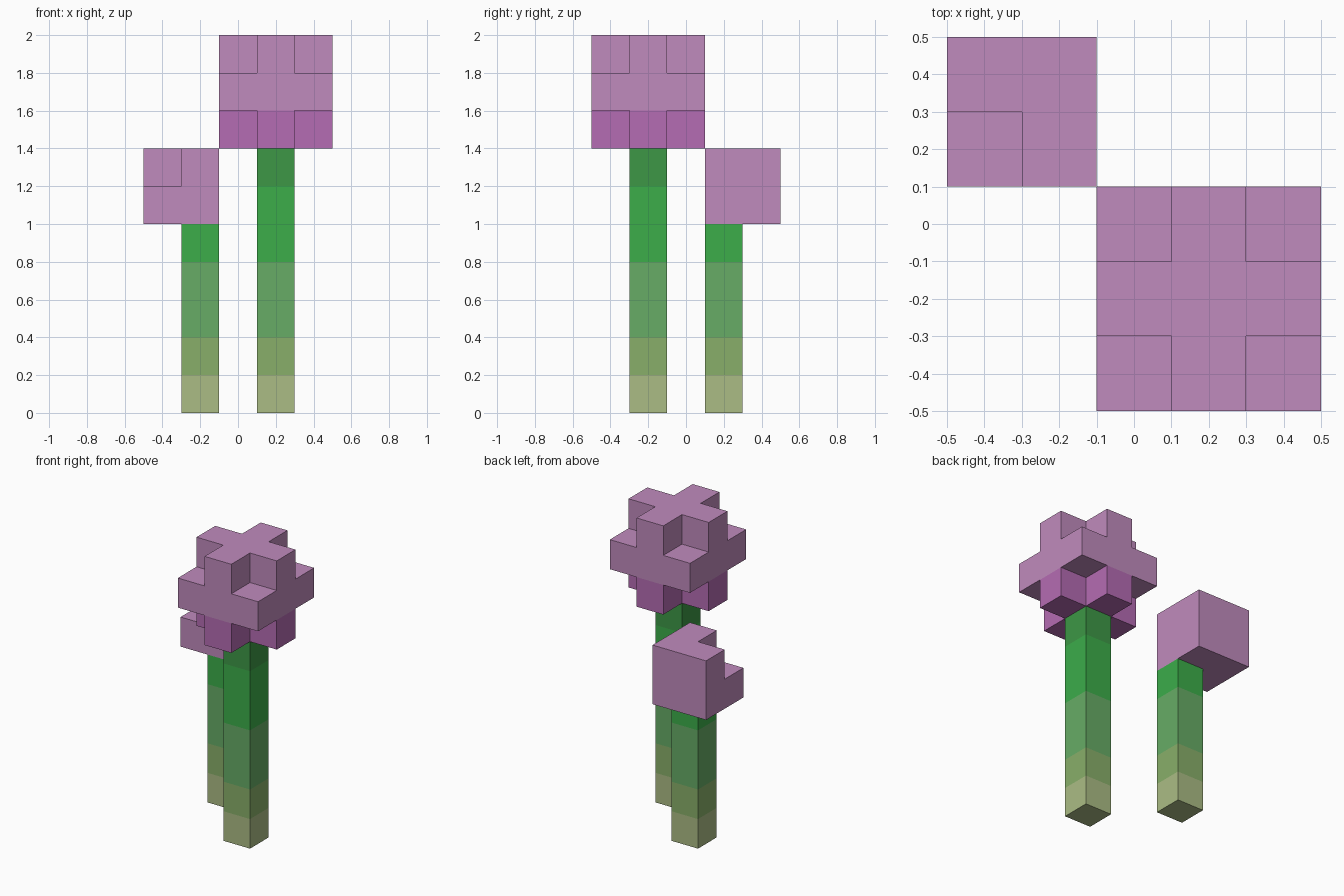
import bpy
import bmesh
from math import radians
from mathutils import Vector

if "Cube" in bpy.data.objects:
    bpy.data.objects.remove(bpy.data.objects["Cube"], do_unlink=True)

UNIT = 0.2  # edge of one building block


def material(name, rgb):
    """Flat material from 8-bit display values, converted to linear."""
    lin = [(c / 255 / 12.92) if c < 11 else ((c / 255 + 0.055) / 1.055) ** 2.4 for c in rgb]
    mat = bpy.data.materials.new(name)
    mat.use_nodes = True
    mat.diffuse_color = (*lin, 1)
    mat.node_tree.nodes["Principled BSDF"].inputs["Base Color"].default_value = (*lin, 1)
    return mat


PINK = material("pink_petal", (192, 139, 189))
MAGENTA = material("magenta_petal", (181, 108, 179))
STEM_MATS = [
    material("straw_green", (171, 188, 133)),
    material("olive_green", (137, 175, 106)),
    material("soft_green", (103, 172, 102)),
    material("bright_green", (60, 173, 74)),
    material("deep_green", (61, 151, 70)),
]
BAND_TOPS = [0.2, 0.4, 0.8, 1.2, 1.4]


def finish(name, bm, mats):
    mesh = bpy.data.meshes.new(name)
    bm.to_mesh(mesh)
    bm.free()
    for mat in mats:
        mesh.materials.append(mat)
    obj = bpy.data.objects.new(name, mesh)
    bpy.context.collection.objects.link(obj)
    return obj


def block_shape(name, cells, origin, colour_of, mats):
    """Outer skin of a set of grid cells, with flat regions merged per colour."""
    bm = bmesh.new()
    for cell in cells:
        for axis in range(3):
            for sign in (-1, 1):
                step = [0, 0, 0]
                step[axis] = sign
                if tuple(c + s for c, s in zip(cell, step)) in cells:
                    continue
                normal = Vector(step)
                u = Vector([float(i == (axis + 1) % 3) for i in range(3)])
                v = normal.cross(u)
                centre = Vector(cell) + normal / 2
                ring = [centre + (u * a + v * b) / 2
                        for a, b in ((-1, -1), (1, -1), (1, 1), (-1, 1))]
                face = bm.faces.new([bm.verts.new(Vector(origin) + p * UNIT) for p in ring])
                face.material_index = colour_of(cell)
    bmesh.ops.remove_doubles(bm, verts=bm.verts, dist=0.001)
    bmesh.ops.dissolve_limit(bm, angle_limit=radians(1), verts=bm.verts,
                             edges=bm.edges, delimit={'MATERIAL'})
    return finish(name, bm, mats)


def stem(name, x, y, height):
    """Square stalk extruded upward, one colour band at a time."""
    bm = bmesh.new()
    h = UNIT / 2
    ring = [bm.verts.new((x + a * h, y + b * h, 0))
            for a, b in ((-1, -1), (1, -1), (1, 1), (-1, 1))]
    bm.faces.new(ring[::-1])
    for band, top in enumerate(BAND_TOPS):
        upper = [bm.verts.new((v.co.x, v.co.y, min(top, height))) for v in ring]
        for i in range(4):
            j = (i + 1) % 4
            face = bm.faces.new((ring[i], ring[j], upper[j], upper[i]))
            face.material_index = band
        ring = upper
        if top >= height:
            break
    bm.faces.new(ring).material_index = band
    return finish(name, bm, STEM_MATS)


# Stalks
stem("tall_stem", 0.2, -0.2, 1.4)
stem("short_stem", -0.2, 0.2, 1.0)

# Open blossom: full middle layer between two crosses, darker underneath
R = (-1, 0, 1)
blossom = {(x, y, z) for x in R for y in R for z in R if z == 0 or x * y == 0}
block_shape("blossom", blossom, (0.2, -0.2, 1.7),
            lambda c: int(c[2] < 0), [PINK, MAGENTA])

# Bud: two-block cube with its upper front outer corner missing
bud = {(x, y, z) for x in (0, 1) for y in (0, 1) for z in (0, 1)} - {(0, 0, 1)}
block_shape("bud", bud, (-0.4, 0.2, 1.1), lambda c: 0, [PINK])
